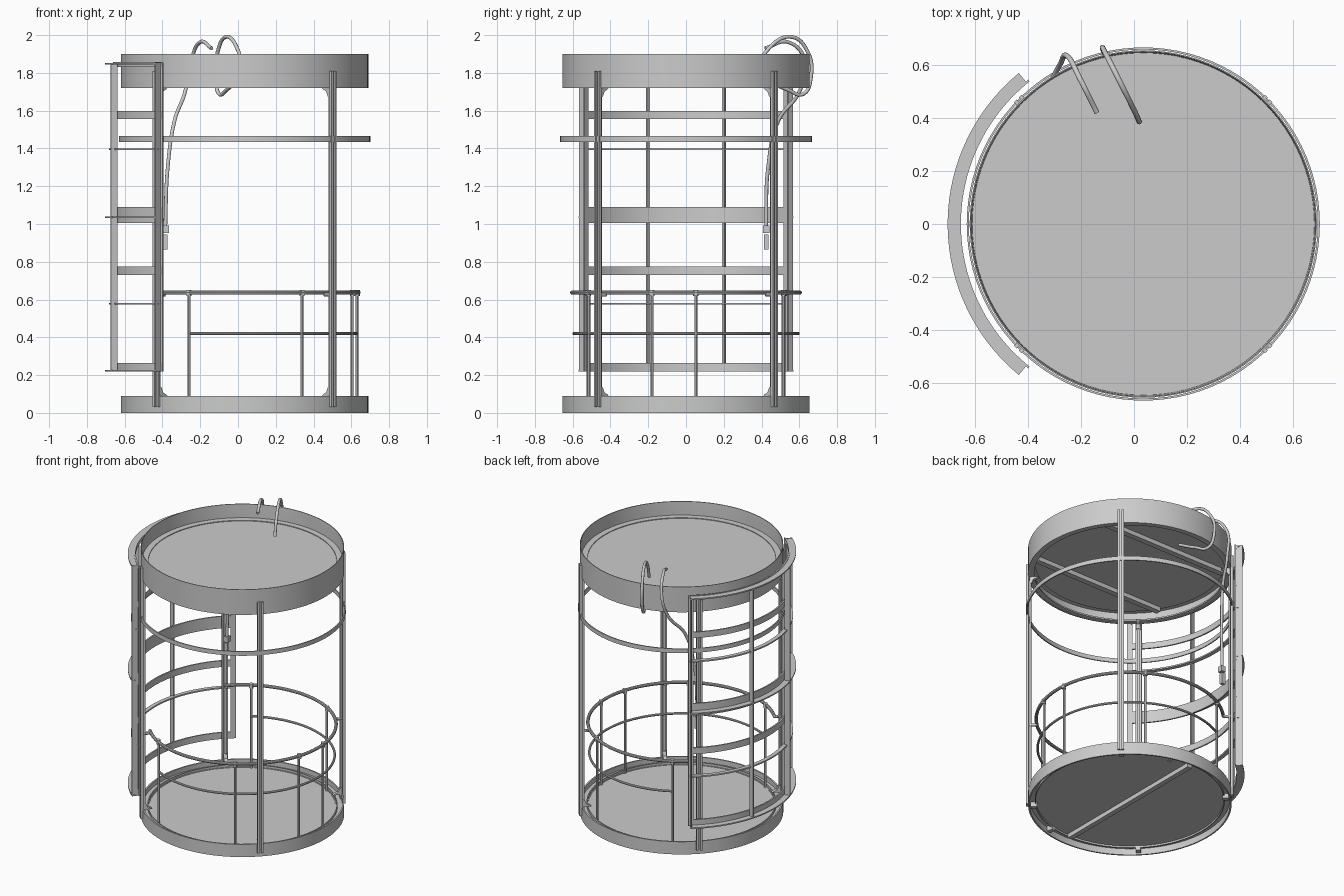
import bpy, bmesh, math
from math import cos, sin, radians
from mathutils import Matrix, Vector

if "Cube" in bpy.data.objects:
    bpy.data.objects.remove(bpy.data.objects["Cube"])

CX = 0.035   # axis of the round cabin


def finish(name, bm, smooth=True):
    bmesh.ops.recalc_face_normals(bm, faces=bm.faces)
    me = bpy.data.meshes.new(name)
    bm.to_mesh(me)
    bm.free()
    ob = bpy.data.objects.new(name, me)
    bpy.context.collection.objects.link(ob)
    if smooth:
        bpy.context.view_layer.objects.active = ob
        ob.select_set(True)
        bpy.ops.object.shade_smooth_by_angle(angle=radians(30))
        ob.select_set(False)
    return ob


def lathe(name, profile, a0=0, a1=360, n=96):
    """Sweep a closed (radius, z) profile around the cabin axis."""
    bm = bmesh.new()
    full = a1 - a0 >= 360
    rows = []
    for i in range(n if full else n + 1):
        a = radians(a0 + (a1 - a0) * i / n)
        rows.append([bm.verts.new((CX + r * cos(a), r * sin(a), z)) for r, z in profile])
    m = len(profile)
    for i in range(n):
        p, q = rows[i], rows[(i + 1) % len(rows)]
        for j in range(m):
            k = (j + 1) % m
            bm.faces.new((p[j], q[j], q[k], p[k]))
    if not full:
        bm.faces.new(rows[0])
        bm.faces.new(rows[-1])
    return finish(name, bm)


def band(name, r0, r1, z0, z1, a0=0, a1=360, n=96):
    return lathe(name, [(r0, z0), (r1, z0), (r1, z1), (r0, z1)], a0, a1, n)


def tube_ring(name, r, z, t, a0, a1, n=80):
    prof = [(r + t * cos(k * math.pi / 5), z + t * sin(k * math.pi / 5)) for k in range(10)]
    return lathe(name, prof, a0, a1, n)


def disc(name, r, z0, z1):
    bm = bmesh.new()
    bmesh.ops.create_cone(bm, cap_ends=True, segments=96, radius1=r, radius2=r, depth=z1 - z0,
                          matrix=Matrix.Translation((CX, 0, (z0 + z1) / 2)))
    return finish(name, bm)


def block(name, r, ang, z0, z1, radial, tangential):
    """Box placed at polar position (r, ang) and turned to face outwards."""
    bm = bmesh.new()
    a = radians(ang)
    m = (Matrix.Translation((CX + r * cos(a), r * sin(a), (z0 + z1) / 2)) @ Matrix.Rotation(a, 4, 'Z')
         @ Matrix.Diagonal((radial, tangential, z1 - z0, 1)))
    bmesh.ops.create_cube(bm, size=1, matrix=m)
    return finish(name, bm, False)


def box(name, c, s):
    bm = bmesh.new()
    bmesh.ops.create_cube(bm, size=1, matrix=Matrix.Translation(c) @ Matrix.Diagonal((*s, 1)))
    return finish(name, bm, False)


def rod(name, p, q, r, seg=12):
    bm = bmesh.new()
    p, q = Vector(p), Vector(q)
    d = q - p
    m = Matrix.Translation((p + q) / 2) @ d.to_track_quat('Z', 'Y').to_matrix().to_4x4()
    bmesh.ops.create_cone(bm, cap_ends=True, segments=seg, radius1=r, radius2=r, depth=d.length, matrix=m)
    return finish(name, bm)


def cable(name, pts, r):
    cu = bpy.data.curves.new(name, 'CURVE')
    cu.dimensions = '3D'
    cu.bevel_depth = r
    cu.bevel_resolution = 3
    cu.use_fill_caps = True
    sp = cu.splines.new('BEZIER')
    sp.bezier_points.add(len(pts) - 1)
    for b, p in zip(sp.bezier_points, pts):
        b.co = p
        b.handle_left_type = b.handle_right_type = 'AUTO'
    bpy.context.collection.objects.link(bpy.data.objects.new(name, cu))


def polar(r, ang, z):
    return (CX + r * cos(radians(ang)), r * sin(radians(ang)), z)


# Base: outer skirt, inner curb, floor and cross beam underneath
band("base_skirt", 0.645, 0.655, 0.0, 0.09)
band("base_curb", 0.60, 0.646, 0.045, 0.055)
band("base_inner_lip", 0.605, 0.612, 0.03, 0.07)
disc("floor", 0.61, 0.042, 0.052)
box("floor_beam", (CX, 0, 0.027), (0.035, 1.2, 0.03))
for a in (-75, -45, 45, 75, 135, 225):
    block("base_foot_clip", 0.62, a, 0.01, 0.045, 0.04, 0.03)

# Roof: skirt, sloped inner gutter, panel and two beams
lathe("roof_skirt", [(0.645, 1.72), (0.655, 1.72), (0.655, 1.90), (0.65, 1.90), (0.645, 1.80)])
band("roof_gutter", 0.605, 0.647, 1.795, 1.805)
band("roof_lower_flange", 0.615, 0.647, 1.722, 1.732)
disc("roof_panel", 0.61, 1.79, 1.80)
for s in (-1, 1):
    box("roof_beam", (CX, s * 0.32, 1.775), (1.02, 0.04, 0.03))

# Thin hoop around the posts
band("upper_hoop", 0.658, 0.666, 1.435, 1.465)

# Four slotted posts with gussets and rail mounts
for a in (45, 135, 225, 315):
    for s in (-1, 1):
        block("post_side", 0.661, a + s * 1.1, 0.03, 1.81, 0.018, 0.014)
    block("post_web", 0.656, a, 0.03, 1.81, 0.008, 0.026)
    block("post_inner_strip", 0.643, a, 0.06, 1.76, 0.012, 0.018)
    rod("rail_mount", polar(0.60, a, 0.625), polar(0.65, a, 0.625), 0.010)
    for z, s in ((0.09, 1), (1.72, -1)):
        bm = bmesh.new()
        prof = [(0.645, z), (0.59, z), (0.60, z + s * 0.008), (0.622, z + s * 0.018), (0.634, z + s * 0.045), (0.645, z + s * 0.05)]
        off = Vector((-sin(radians(a)), cos(radians(a)), 0)) * 0.012
        f = bm.faces.new([bm.verts.new(Vector(polar(r, a, h)) - off) for r, h in prof])
        ex = bmesh.ops.extrude_face_region(bm, geom=[f])
        bmesh.ops.translate(bm, vec=off * 2, verts=[v for v in ex["geom"] if isinstance(v, bmesh.types.BMVert)])
        finish("post_gusset", bm, False)

# Guard rail with balusters, open on the door side
tube_ring("hand_rail", 0.603, 0.637, 0.011, -136, 136)
tube_ring("middle_rail", 0.594, 0.42, 0.008, -119.5, 119.5)
for a in (-119.5, -59.5, -17.5, 5, 59.5, 119.5):
    rod("baluster", polar(0.597, a, 0.05), polar(0.597, a, 0.637), 0.008)
    rod("baluster_collar", polar(0.599, a, 0.618), polar(0.599, a, 0.65), 0.014)

# Curved sliding door frame on the left side
D0, D1 = 129.5, 230.5
for z in (0.222, 1.035, 1.848):
    band("door_wide_flange", 0.69, 0.738, z - 0.004, z + 0.005, D0, D1, 40)
for z in (0.578, 1.396):
    band("door_thin_flange", 0.69, 0.718, z - 0.005, z + 0.005, D0, D1, 40)
for z0, z1 in ((0.22, 0.265), (0.73, 0.775), (1.005, 1.09), (1.555, 1.597), (1.83, 1.857)):
    band("door_band", 0.688, 0.698, z0, z1, D0, D1, 40)
for a in (D0 + 0.5, D1 - 0.5):
    block("door_end_plate", 0.713, a, 0.22, 1.855, 0.048, 0.008)
    block("door_end_strip", 0.692, a, 0.22, 1.855, 0.008, 0.035)
for a in (163.8, 196.2):
    block("door_upright", 0.720, a, 0.22, 1.85, 0.036, 0.010)

# Hanging control box and cables
box("control_box", (-0.387, 0.425, 0.905), (0.028, 0.022, 0.08))
box("control_box_head", (-0.382, 0.425, 0.972), (0.034, 0.034, 0.04))
cable("control_cable", [(-0.385, 0.424, 0.98), (-0.372, 0.435, 1.30), (-0.335, 0.49, 1.55),
                        (-0.28, 0.60, 1.70), (-0.25, 0.632, 1.86), (-0.20, 0.54, 1.963),
                        (-0.14, 0.42, 1.93)], 0.010)
cable("power_cable", [(0.02, 0.385, 1.82), (0.0, 0.43, 1.92), (-0.065, 0.56, 1.99), (-0.108, 0.645, 1.91),
                      (-0.118, 0.662, 1.78), (-0.10, 0.62, 1.688), (-0.06, 0.54, 1.71),
                      (-0.01, 0.44, 1.755)], 0.010)
